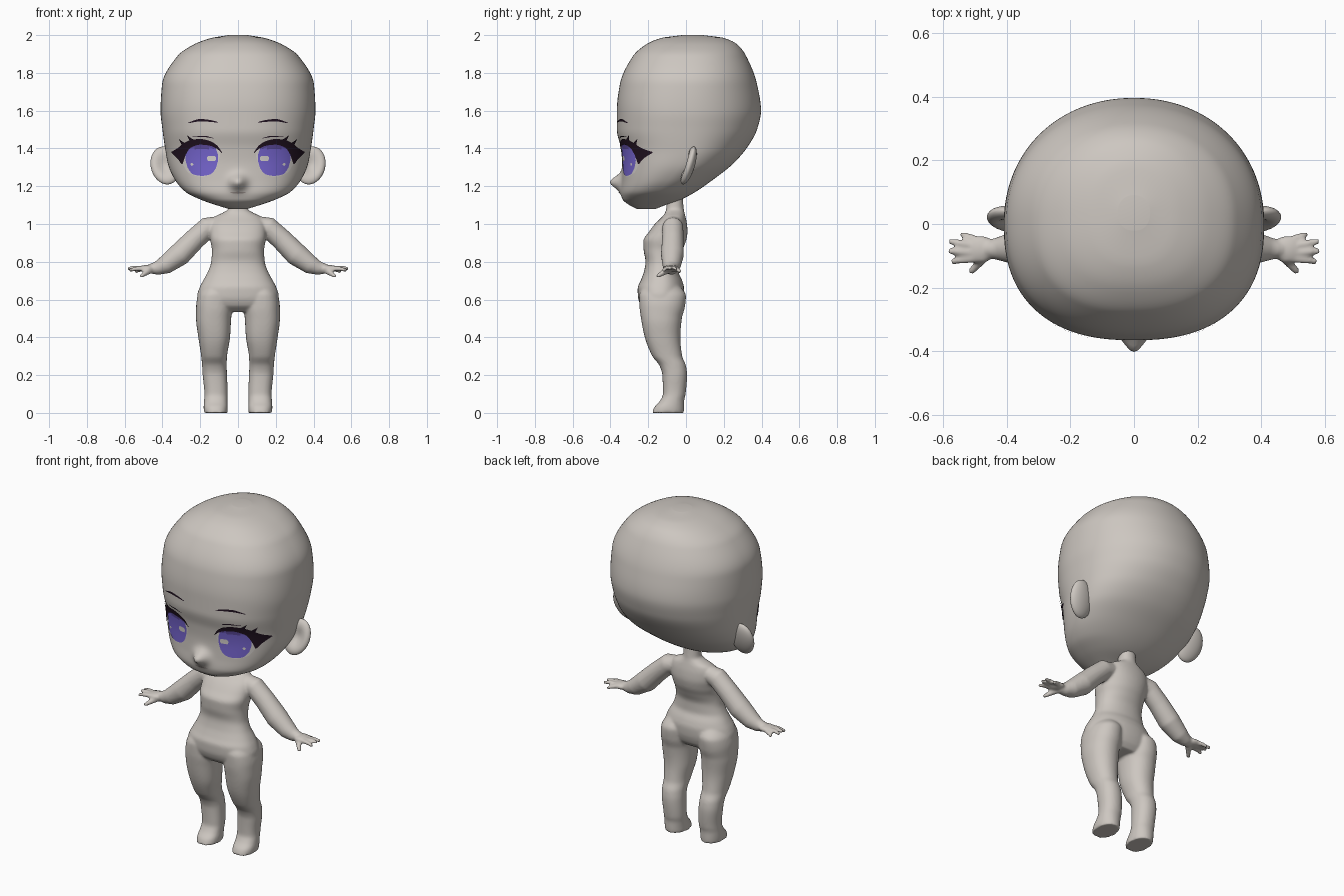
import bpy
import bmesh
from math import sin, cos, pi, exp
from mathutils import Vector, Matrix

old = bpy.data.objects.get("Cube")
if old:
    bpy.data.objects.remove(old, do_unlink=True)


def material(name, rgb):
    mat = bpy.data.materials.new(name)
    mat.use_nodes = True
    mat.diffuse_color = (*rgb, 1)
    bsdf = next(n for n in mat.node_tree.nodes if n.type == 'BSDF_PRINCIPLED')
    bsdf.inputs["Base Color"].default_value = (*rgb, 1)
    return mat


SKIN = material("skin", (0.61, 0.57, 0.53))
WHITE = material("eye_white", (0.68, 0.65, 0.62))
IRIS = material("iris_violet", (0.18, 0.13, 0.62))
IRIS_DARK = material("iris_shade", (0.11, 0.07, 0.34))
LASH = material("lash_dark", (0.015, 0.006, 0.015))
LIP = material("lip", (0.36, 0.31, 0.29))


def finish(name, bm, *mats):
    mesh = bpy.data.meshes.new(name)
    bm.to_mesh(mesh)
    bm.free()
    for mat in mats:
        mesh.materials.append(mat)
    for poly in mesh.polygons:
        poly.use_smooth = True
    obj = bpy.data.objects.new(name, mesh)
    bpy.context.scene.collection.objects.link(obj)
    return obj


def sample(table, key):
    """Smooth monotone interpolation of table rows by their first column."""
    def slope(i, c):
        return (table[i + 1][c] - table[i][c]) / (table[i + 1][0] - table[i][0])

    def tangent(i, c):
        if i == 0:
            return slope(0, c)
        if i == len(table) - 1:
            return slope(i - 1, c)
        a, b = slope(i - 1, c), slope(i, c)
        return 2 * a * b / (a + b) if a * b > 0 else 0

    i = 0
    while i < len(table) - 2 and key > table[i + 1][0]:
        i += 1
    h = table[i + 1][0] - table[i][0]
    t = min(max((key - table[i][0]) / h, 0), 1)
    s = t * t * (3 - 2 * t)
    return [table[i][c] * (1 - s) + table[i + 1][c] * s
            + h * t * (1 - t) * ((1 - t) * tangent(i, c) - t * tangent(i + 1, c))
            for c in range(1, len(table[0]))]


def bulge(u, power):
    return max(0, 1 - abs(u) ** power) ** (1 / power)


def ring(z, cx, w, front, cy, back, n, pf=2.4, pb=2.1):
    points = []
    for k in range(n):
        a = 2 * pi * k / n
        u = cos(a)
        y = cy + (back - cy) * bulge(u, pb) if sin(a) > 0 else cy + (front - cy) * bulge(u, pf)
        points.append(Vector((cx + w * u, y, z)))
    return points


def loft(bm, rings):
    loops = [[bm.verts.new(p) for p in r] for r in rings]
    n = len(loops[0])
    for a, b in zip(loops, loops[1:]):
        for k in range(n):
            bm.faces.new((a[k], a[(k + 1) % n], b[(k + 1) % n], b[k]))
    bm.faces.new(loops[0][::-1])
    bm.faces.new(loops[-1])


def tube(bm, path, n=16):
    """Round limb through rows of x, y, z, radius."""
    pts = [Vector(p[:3]) for p in path]
    rings = []
    for i, p in enumerate(pts):
        axis = pts[min(i + 1, len(pts) - 1)] - pts[max(i - 1, 0)]
        turn = axis.to_track_quat('Z', 'Y')
        rings.append([p + turn @ Vector((cos(2 * pi * k / n), sin(2 * pi * k / n), 0)) * path[i][3]
                      for k in range(n)])
    loft(bm, rings)


# Head: height, half width, front, widest depth, back
HEAD = [
    (1.08, 0.05, -0.26, -0.22, -0.16), (1.10, 0.115, -0.30, -0.2, -0.11),
    (1.13, 0.2, -0.335, -0.18, -0.025), (1.17, 0.278, -0.345, -0.15, 0.05),
    (1.236, 0.335, -0.34, -0.09, 0.145), (1.315, 0.37, -0.338, -0.03, 0.245),
    (1.4, 0.386, -0.345, 0, 0.32), (1.5, 0.4, -0.366, 0, 0.376),
    (1.6, 0.41, -0.366, 0, 0.397), (1.74, 0.402, -0.35, 0.01, 0.376),
    (1.89, 0.32, -0.28, 0.02, 0.318), (1.95, 0.235, -0.212, 0.03, 0.272),
    (1.985, 0.14, -0.13, 0.035, 0.2), (2.0, 0.05, -0.02, 0.04, 0.09)]


def nose(x, z):
    return 0.062 * exp(-(x / 0.042) ** 2 - ((z - 1.222) / 0.038) ** 2)


def face_y(x, z):
    w, front, cy, back = sample(HEAD, z)
    return cy + (front - cy) * bulge(x / w, 2.4) - nose(x, z)


bm = bmesh.new()
rings = []
for i in range(91):
    z = 1.54 - 0.46 * cos(pi * i / 90)
    w, front, cy, back = sample(HEAD, z)
    r = ring(z, 0, w, front, cy, back, 160)
    for p in r:
        if p.y < cy:
            p.y -= nose(p.x, z)
    rings.append(r)
loft(bm, rings)
finish("head", bm, SKIN)

# Ears: dished ovals leaning out and back
for side, label in ((1, "left_ear"), (-1, "right_ear")):
    bm = bmesh.new()
    bmesh.ops.create_uvsphere(bm, u_segments=32, v_segments=20, radius=1)
    for v in bm.verts:
        if v.co.y < 0:
            v.co.y += 1.1 * exp(-(v.co.x ** 2 + v.co.z ** 2) / 0.3)
    bm.transform(Matrix.Translation((side * 0.385, 0.012, 1.31))
                 @ Matrix.Rotation(side * 0.25, 4, 'Y') @ Matrix.Rotation(-0.3, 4, 'X')
                 @ Matrix.Diagonal((0.077, 0.034, 0.106, 1)))
    finish(label, bm, SKIN)

# Torso and neck: height, half width, front, back
TORSO = [
    (0.535, 0.19, -0.2, -0.05), (0.57, 0.215, -0.24, -0.025), (0.62, 0.216, -0.255, -0.012),
    (0.66, 0.205, -0.256, -0.01), (0.7, 0.185, -0.24, -0.02), (0.75, 0.158, -0.222, -0.04),
    (0.8, 0.142, -0.214, -0.04), (0.86, 0.138, -0.224, -0.02), (0.91, 0.146, -0.226, 0),
    (0.96, 0.15, -0.195, 0.008), (1.0, 0.145, -0.165, 0.005), (1.04, 0.12, -0.125, -0.003),
    (1.06, 0.08, -0.11, -0.008), (1.08, 0.05, -0.105, -0.012), (1.16, 0.045, -0.1, -0.018)]
# Legs: height, inner side, outer side, front, back
LEG = [
    (0, 0.055, 0.18, -0.18, -0.012), (0.03, 0.055, 0.182, -0.168, -0.01),
    (0.06, 0.056, 0.18, -0.14, -0.01), (0.1, 0.055, 0.178, -0.122, -0.002),
    (0.2, 0.058, 0.187, -0.125, 0.006), (0.25, 0.06, 0.19, -0.14, 0),
    (0.3, 0.058, 0.195, -0.178, -0.02), (0.4, 0.042, 0.21, -0.218, -0.03),
    (0.5, 0.036, 0.222, -0.238, -0.022), (0.56, 0.03, 0.222, -0.246, -0.006),
    (0.62, 0.03, 0.213, -0.248, 0), (0.68, 0.04, 0.175, -0.22, -0.04)]
ARM = [
    (0.08, -0.07, 1.0, 0.045), (0.16, -0.07, 0.982, 0.056), (0.232, -0.07, 0.917, 0.057),
    (0.31, -0.072, 0.838, 0.061), (0.387, -0.076, 0.782, 0.049), (0.43, -0.078, 0.766, 0.036),
    (0.465, -0.08, 0.763, 0.026)]
# Fingers: base depth, tip x, tip depth, tip height
FINGERS = [(-0.052, 0.546, -0.032, 0.745), (-0.071, 0.584, -0.054, 0.763),
           (-0.091, 0.587, -0.085, 0.765), (-0.108, 0.576, -0.118, 0.755)]

bm = bmesh.new()
rings = []
for i in range(61):
    z = 0.535 + 0.625 * i / 60
    w, front, back = sample(TORSO, z)
    rings.append(ring(z, 0, w, front, (front + back) / 2, back, 64))
loft(bm, rings)
for side in (1, -1):
    rings = []
    for i in range(61):
        z = 0.68 * i / 60
        inner, outer, front, back = sample(LEG, z)
        rings.append(ring(z, side * (inner + outer) / 2, (outer - inner) / 2,
                          front, (front + back) / 2, back, 48))
    loft(bm, rings)
    tube(bm, [(side * x, y, z, r) for x, y, z, r in ARM], 28)
    # Palm, four fingers and thumb
    palm = Matrix.Translation((side * 0.482, -0.08, 0.764)) @ Matrix.Diagonal((0.044, 0.044, 0.02, 1))
    bmesh.ops.create_uvsphere(bm, u_segments=24, v_segments=14, radius=1, matrix=palm)
    for base, x, y, z in FINGERS:
        start, tip = Vector((0.49, base, 0.764)), Vector((x, y, z))
        mid = start.lerp(tip, 0.6) + Vector((0, 0, 0.004))
        tube(bm, [(side * p.x, p.y, p.z, r) for p, r in ((start, 0.013), (mid, 0.012), (tip, 0.009))])
    tube(bm, [(side * 0.46, -0.09, 0.757, 0.018), (side * 0.492, -0.127, 0.738, 0.014),
              (side * 0.516, -0.154, 0.722, 0.01)])
bmesh.ops.recalc_face_normals(bm, faces=bm.faces)
body = finish("body", bm, SKIN)
fuse = body.modifiers.new("fuse", 'REMESH')
fuse.mode = 'VOXEL'
fuse.voxel_size = 0.007
fuse.use_smooth_shade = True
soften = body.modifiers.new("soften", 'SMOOTH')
soften.factor = 0.5
soften.iterations = 6


def plate(name, table, lift, mats, shade_above=None, nx=32, nz=8):
    """Mirrored thin plate on the face from rows of x, top, bottom."""
    bm = bmesh.new()
    for side in (1, -1):
        grid = []
        for i in range(nx + 1):
            x = table[0][0] + (table[-1][0] - table[0][0]) * i / nx
            top, low = sample(table, x)
            heights = [low + (top - low) * j / nz for j in range(nz + 1)]
            grid.append([bm.verts.new((side * x, face_y(x, z) - lift, z)) for z in heights])
        for a, b in zip(grid, grid[1:]):
            for j in range(nz):
                quad = (a[j], b[j], b[j + 1], a[j + 1])
                face = bm.faces.new(quad if side > 0 else quad[::-1])
                if shade_above and face.calc_center_median().z > shade_above:
                    face.material_index = 1
    return finish(name, bm, *mats)


# Eyes, brows and mouth
plate("eye_whites", [(0.095, 1.385, 1.36), (0.12, 1.41, 1.29), (0.19, 1.43, 1.25),
                     (0.26, 1.42, 1.27), (0.3, 1.39, 1.33)], 0.002, [WHITE])
plate("irises", [(0.107, 1.37, 1.33), (0.12, 1.405, 1.29), (0.15, 1.425, 1.262), (0.19, 1.43, 1.255),
                 (0.235, 1.425, 1.262), (0.265, 1.405, 1.295), (0.277, 1.37, 1.335)],
      0.004, [IRIS, IRIS_DARK], 1.4, 32, 16)
plate("large_glints", [(0.116, 1.352, 1.342), (0.124, 1.361, 1.333), (0.156, 1.361, 1.333),
                       (0.164, 1.352, 1.342)], 0.006, [WHITE])
plate("small_glints", [(0.236, 1.318, 1.314), (0.244, 1.324, 1.308), (0.252, 1.318, 1.314)],
      0.006, [WHITE])
plate("upper_lashes", [(0.085, 1.38, 1.376), (0.11, 1.415, 1.397), (0.15, 1.44, 1.415), (0.2, 1.45, 1.42),
                       (0.25, 1.445, 1.405), (0.28, 1.432, 1.36), (0.295, 1.422, 1.315),
                       (0.315, 1.405, 1.34), (0.352, 1.382, 1.376)], 0.008, [LASH])
for label, x, z in (("inner", 0.245, 1.44), ("outer", 0.288, 1.42)):
    plate(label + "_lash_spikes", [(x - 0.025, z, z - 0.01), (x, z + 0.012, z - 0.012),
                                   (x + 0.025, z + 0.03, z + 0.028)], 0.009, [LASH])
plate("lid_creases", [(0.13, 1.455, 1.453), (0.18, 1.467, 1.46), (0.24, 1.462, 1.46)], 0.004, [LASH])
plate("brows", [(0.105, 1.54, 1.536), (0.15, 1.551, 1.541), (0.2, 1.556, 1.543),
                (0.266, 1.536, 1.533)], 0.004, [LASH])
plate("mouth", [(0, 1.171, 1.16), (0.025, 1.17, 1.162), (0.042, 1.167, 1.165)], 0.003, [LIP])
